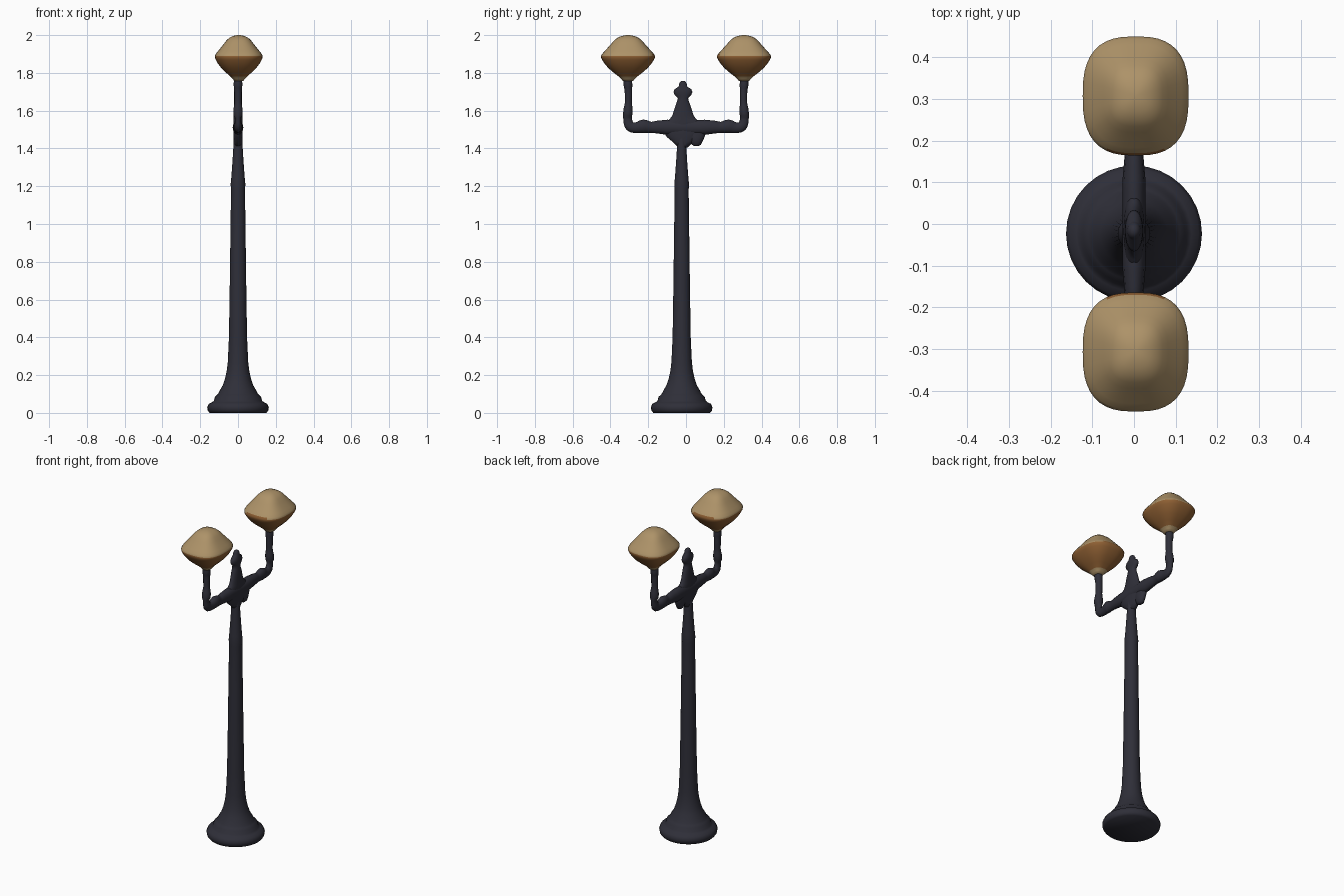
import bpy, bmesh, math

if "Cube" in bpy.data.objects:
    bpy.data.objects.remove(bpy.data.objects["Cube"])


def material(name, color):
    m = bpy.data.materials.new(name)
    m.diffuse_color = (*color, 1)
    m.use_nodes = True
    m.node_tree.nodes["Principled BSDF"].inputs["Base Color"].default_value = m.diffuse_color
    return m


IRON = material("dark_iron", (0.028, 0.028, 0.04))
TAN = material("tan_glass", (0.42, 0.29, 0.14))
BROWN = material("brown_glass", (0.27, 0.115, 0.033))


def finish(obj, mats, angle=50):
    obj.data.materials.clear()
    for m in mats:
        obj.data.materials.append(m)
    obj.data.shade_smooth()
    obj.data.set_sharp_from_angle(angle=math.radians(angle))
    return obj


def loft(name, rings, cy=0.0, power=2.0, seg=32, mats=(IRON,), angle=50):
    """Stack of (super)elliptic rings given as (z, x radius, y radius)."""
    bm = bmesh.new()
    loops = []
    for z, rx, ry in rings:
        loop = []
        for i in range(seg):
            a = 2 * math.pi * i / seg
            c, s = math.cos(a), math.sin(a)
            x = math.copysign(abs(c) ** (2 / power), c) * rx
            y = math.copysign(abs(s) ** (2 / power), s) * ry
            loop.append(bm.verts.new((x, cy + y, z)))
        loops.append(loop)
    for lo, hi in zip(loops, loops[1:]):
        for i in range(seg):
            j = (i + 1) % seg
            bm.faces.new((lo[i], lo[j], hi[j], hi[i]))
    bm.faces.new(loops[0][::-1])
    bm.faces.new(loops[-1])
    me = bpy.data.meshes.new(name)
    bm.to_mesh(me)
    bm.free()
    obj = bpy.data.objects.new(name, me)
    bpy.context.collection.objects.link(obj)
    return finish(obj, mats, angle)


# Post with stepped round foot
post = [(0, .150), (.012, .160), (.03, .163), (.048, .155), (.056, .138),
        (.064, .128), (.085, .122), (.096, .110), (.105, .103), (.12, .096),
        (.145, .081), (.18, .069), (.22, .060), (.27, .054), (.40, .048),
        (.65, .044), (.95, .040), (1.18, .037), (1.21, .039), (1.24, .036),
        (1.32, .030), (1.40, .025), (1.50, .022)]
loft("post", [(z, r, r) for z, r in post], cy=-.023, angle=60)

# Flattened ornamental body with finial
body = [(1.405, .018, .025), (1.435, .022, .055), (1.46, .024, .085),
        (1.485, .025, .102), (1.515, .025, .108), (1.54, .025, .095),
        (1.555, .024, .07), (1.575, .023, .056), (1.62, .022, .042),
        (1.65, .02, .031), (1.667, .02, .027), (1.68, .021, .042),
        (1.698, .022, .05), (1.714, .021, .044), (1.727, .018, .023),
        (1.742, .016, .02), (1.752, .012, .015), (1.758, .005, .006)]
loft("centre_ornament", body, cy=-.016, angle=80)

# Small scroll under the body
loft("scroll", [(1.413, .008, .012), (1.42, .016, .024), (1.44, .021, .034),
                (1.465, .022, .045), (1.49, .02, .05)], cy=.055, angle=80)

# Arm path: distance from centre, height, radius
ARM = [(0, 1.51, .04), (.10, 1.512, .04), (.15, 1.513, .034),
       (.185, 1.512, .029), (.225, 1.517, .036), (.265, 1.51, .028),
       (.295, 1.517, .027), (.308, 1.55, .023), (.307, 1.60, .025),
       (.305, 1.64, .019), (.305, 1.71, .02), (.307, 1.735, .023),
       (.307, 1.79, .021)]


def arm(name, side):
    cu = bpy.data.curves.new(name, 'CURVE')
    cu.dimensions = '3D'
    cu.bevel_depth = 1
    cu.bevel_resolution = 4
    cu.resolution_u = 4
    cu.use_fill_caps = True
    sp = cu.splines.new('BEZIER')
    sp.bezier_points.add(len(ARM) - 1)
    for p, (d, z, r) in zip(sp.bezier_points, ARM):
        p.co = (0, side * d, z)
        p.radius = r
        p.handle_left_type = p.handle_right_type = 'AUTO'
    tmp = bpy.data.objects.new(name + "_path", cu)
    bpy.context.collection.objects.link(tmp)
    bpy.context.view_layer.update()
    dg = bpy.context.evaluated_depsgraph_get()
    me = bpy.data.meshes.new_from_object(tmp.evaluated_get(dg))
    bpy.data.objects.remove(tmp)
    me.name = name
    for v in me.vertices:  # arms are flattened sideways
        if v.co.z < 1.57:
            v.co.x *= .7
    obj = bpy.data.objects.new(name, me)
    bpy.context.collection.objects.link(obj)
    finish(obj, (IRON,), 80)


# Lamp shade profile: height, radius
LAMP = [(1.757, .024), (1.768, .032), (1.78, .043), (1.80, .066),
        (1.825, .092), (1.85, .111), (1.868, .121), (1.880, .1265),
        (1.890, .127), (1.900, .122), (1.915, .110), (1.935, .094),
        (1.955, .078), (1.972, .065), (1.985, .051), (1.994, .034),
        (1.999, .016), (2.0, .003)]

for label, side in (("front", -1), ("back", 1)):
    arm(label + "_arm", side)
    lamp = loft(label + "_lamp", [(z, r * 1.0, r * 1.125) for z, r in LAMP],
                cy=side * .307, power=2.7, seg=40, mats=(TAN, BROWN), angle=80)
    lamp.location.x = .004
    # Brown lower half, rising slightly on the side facing the post
    for f in lamp.data.polygons:
        c = f.center
        inner = abs(c.y) < .20 and abs(c.x) < .07
        if 1.775 < c.z < (1.906 if inner else 1.886):
            f.material_index = 1
